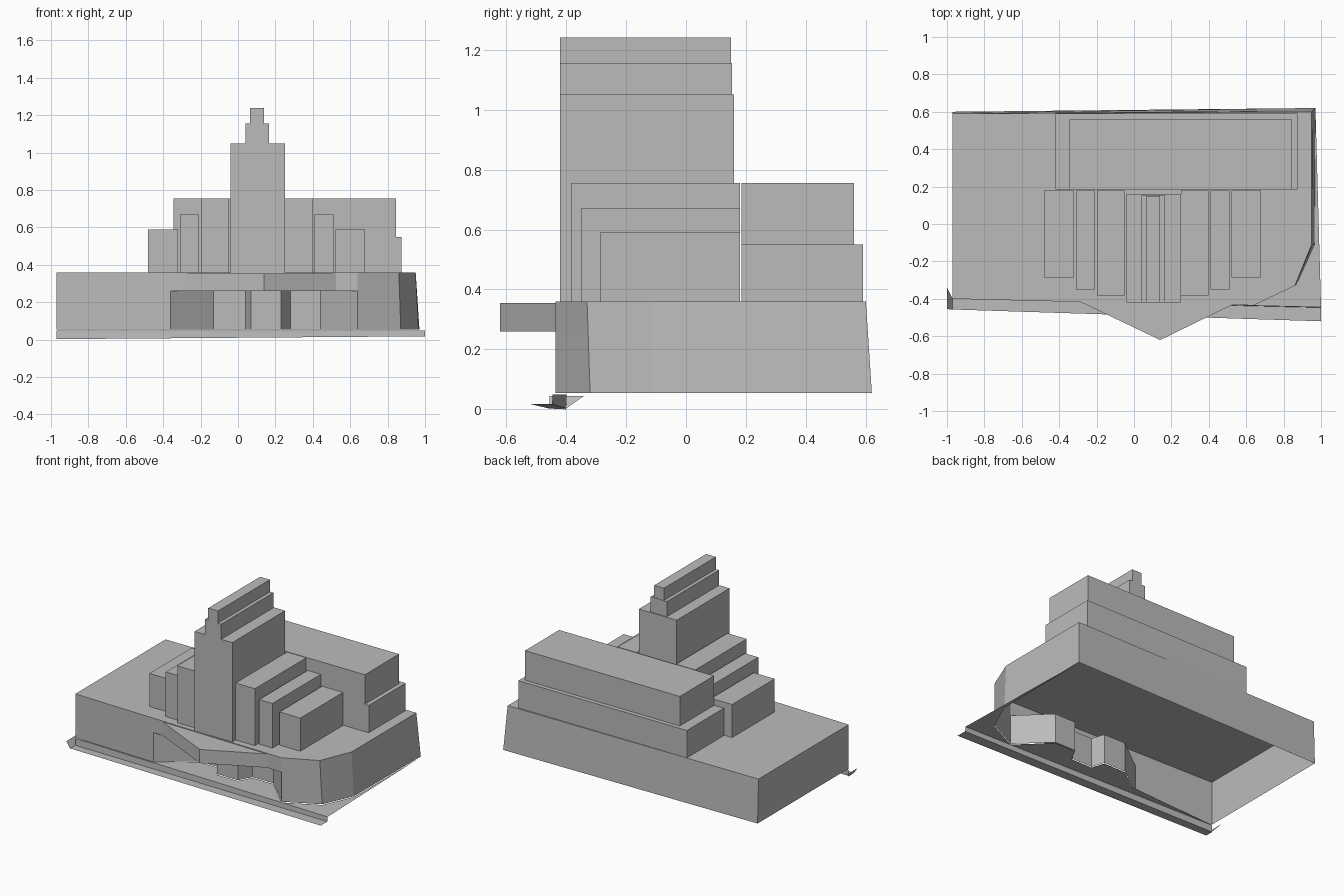
import bpy, bmesh

cube = bpy.data.objects.get("Cube")
if cube:
    bpy.data.objects.remove(cube, do_unlink=True)

stone = bpy.data.materials.new("grey stone")
stone.use_nodes = True
GREY = (0.5, 0.5, 0.5, 1)
stone.diffuse_color = GREY
stone.node_tree.nodes["Principled BSDF"].inputs["Base Color"].default_value = GREY

FLOOR, SOFFIT, ROOF = 0.055, 0.26, 0.36


def finish(name, bm, fix_normals=True):
    bmesh.ops.remove_doubles(bm, verts=bm.verts, dist=0.0005)
    if fix_normals:
        bmesh.ops.recalc_face_normals(bm, faces=bm.faces)
    mesh = bpy.data.meshes.new(name)
    bm.to_mesh(mesh)
    bm.free()
    mesh.materials.append(stone)
    obj = bpy.data.objects.new(name, mesh)
    bpy.context.collection.objects.link(obj)
    return obj


def ring(bm, points, z):
    return [bm.verts.new((x, y, z)) for x, y in points]


def walls(bm, low, high):
    n = len(low)
    for i in range(n):
        j = (i + 1) % n
        bm.faces.new((low[i], low[j], high[j], high[i]))


def block(name, x0, x1, y0, y1, z0, z1):
    bm = bmesh.new()
    pts = [(x0, y0), (x1, y0), (x1, y1), (x0, y1)]
    low, high = ring(bm, pts, z0), ring(bm, pts, z1)
    walls(bm, low, high)
    bm.faces.new(high)
    bm.faces.new(low[::-1])
    return finish(name, bm)


# Podium: hollow below, chamfered front corner, folded entrance recess
left_front, entry_left, entry_right = (-0.97, -0.40), (-0.36, -0.415), (0.64, -0.435)
recess = [entry_left, (-0.13, -0.24), (0.04, -0.24), (0.07, -0.33), (0.23, -0.33),
          (0.28, -0.24), (0.44, -0.24), entry_right]
corner_top = [(0.86, -0.33), (0.95, -0.11), (0.95, 0.60), (-0.97, 0.59)]
corner_low = [(0.87, -0.32), (0.965, -0.11), (0.97, 0.62), (-0.97, 0.60)]

bm = bmesh.new()
low_pts = [left_front, entry_left, entry_right] + corner_low
mid_pts = [left_front, entry_left, entry_right] + [
    ((a[0] * 2 + b[0]) / 3, (a[1] * 2 + b[1]) / 3) for a, b in zip(corner_top, corner_low)]
top_pts = [left_front, entry_left, entry_right] + corner_top
mid, top = ring(bm, mid_pts, SOFFIT), ring(bm, top_pts, ROOF)
walls(bm, mid, top)
bm.faces.new(top)
walls(bm, ring(bm, [left_front] + recess + corner_low, FLOOR),
      ring(bm, [left_front] + recess + mid_pts[3:], SOFFIT))
finish("podium", bm, False)

# Ceiling of the entrance recess
bm = bmesh.new()
bm.faces.new(ring(bm, recess, SOFFIT))
finish("entrance_ceiling", bm, False)

# Pointed canopy over the entrance
bm = bmesh.new()
tri = [(-0.29, -0.415), (0.14, -0.62), (0.53, -0.43)]
low, high = ring(bm, tri, SOFFIT), ring(bm, tri, ROOF - 0.005)
walls(bm, low, high)
bm.faces.new(high)
bm.faces.new(low[::-1])
finish("entrance_canopy", bm)

# Terrace in front and beside the podium
bm = bmesh.new()
bm.faces.new(ring(bm, [(-0.97, -0.398), (1.0, -0.445)] + corner_low[2:0:-1]
                  + [corner_low[0]] + recess[::-1], FLOOR - 0.005))
finish("terrace", bm, False)

# Front step with a turned-up left end
bm = bmesh.new()
profile = [[(-0.97, -0.398, 0.05), (1.0, -0.445, 0.05)],
           [(-0.97, -0.40, 0.003), (1.0, -0.447, 0.018)],
           [(-0.97, -0.457, 0.003), (1.0, -0.52, 0.018)]]
rows = [[bm.verts.new(p) for p in row] for row in profile]
for a, b in zip(rows, rows[1:]):
    bm.faces.new((b[0], b[1], a[1], a[0]))
lip = bm.verts.new((-1.0, -0.455, 0.045))
back = bm.verts.new((-1.0, -0.34, 0.045))
bm.faces.new((lip, rows[2][0], rows[1][0]))
bm.faces.new((lip, rows[1][0], back))
base_point = bm.verts.new((-0.97, -0.40, 0.0))
bm.faces.new((base_point, rows[1][0], rows[2][0]))
finish("front_step", bm, False)

# Rear hall in two tiers
block("rear_hall_lower", -0.42, 0.875, 0.185, 0.59, ROOF, 0.55)
block("rear_hall_upper", -0.345, 0.845, 0.185, 0.56, 0.55, 0.755)

# Central tower with stepped crown
block("tower_shaft", -0.04, 0.25, -0.42, 0.16, ROOF, 1.05)
block("tower_crown_lower", 0.04, 0.165, -0.42, 0.153, 1.05, 1.155)
block("tower_crown_upper", 0.065, 0.14, -0.42, 0.15, 1.155, 1.24)

# Stepped fins mirrored about the tower: inner and outer offset, front, height
AXIS = 0.1
fins = [("inner", 0.15, 0.298, -0.383, 0.755),
        ("middle", 0.308, 0.41, -0.35, 0.67),
        ("outer", 0.42, 0.58, -0.287, 0.59)]
for label, near, far, front, height in fins:
    for side, s in (("left", 1), ("right", -1)):
        x0, x1 = sorted((AXIS + s * near, AXIS + s * far))
        block(f"{label}_fin_{side}", x0, x1, front, 0.18, ROOF, height)
